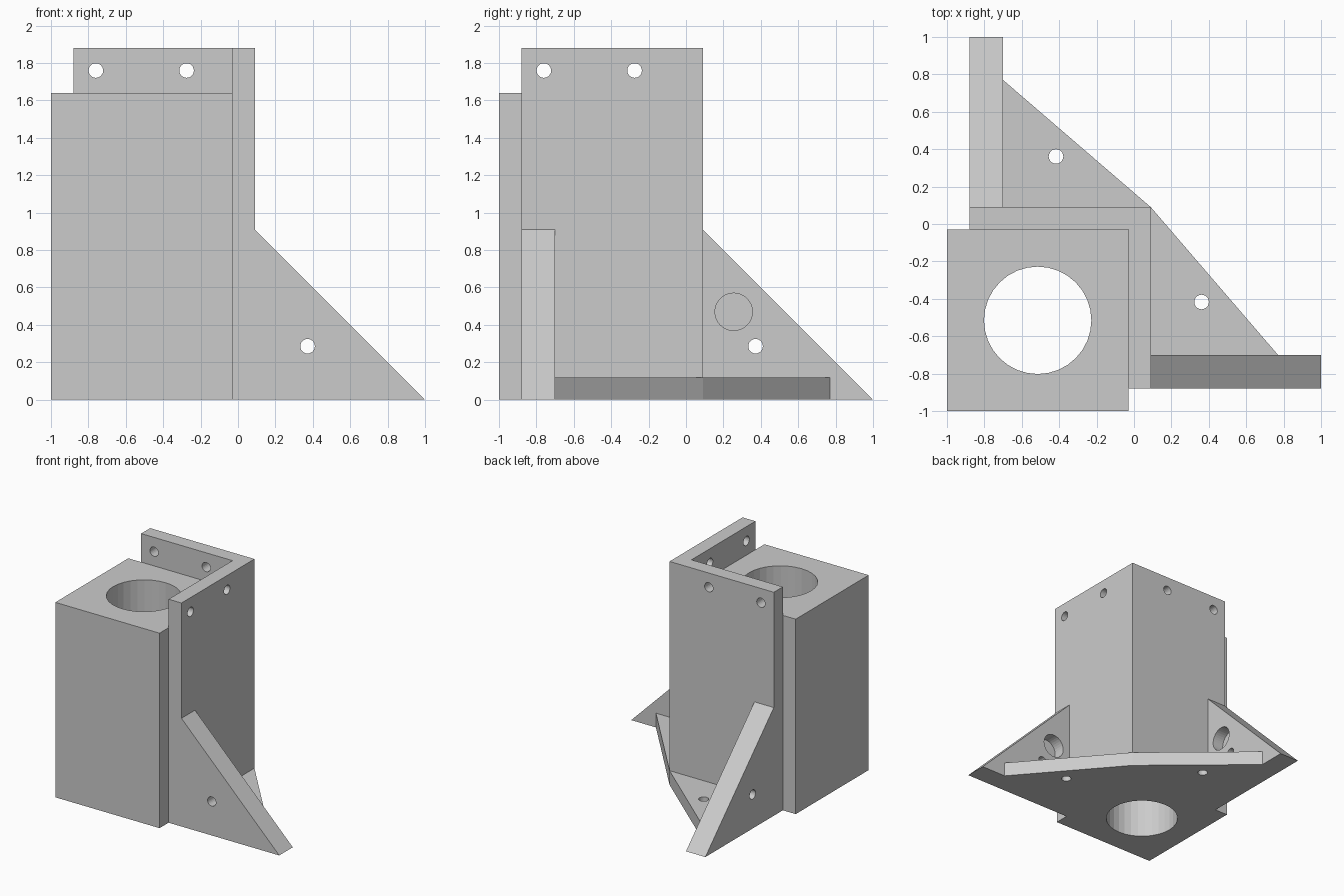
import bpy, bmesh
from mathutils import Vector, Matrix

cube = bpy.data.objects.get("Cube")
if cube:
    bpy.data.objects.remove(cube, do_unlink=True)

grey = bpy.data.materials.new("light_grey_plastic")
grey.use_nodes = True
grey.diffuse_color = (0.6, 0.6, 0.6, 1)
grey.node_tree.nodes["Principled BSDF"].inputs["Base Color"].default_value = (0.6, 0.6, 0.6, 1)

OUTER, INNER, FACE = -0.88, -0.03, 0.09    # wall end, inside face, outside face
FIN = -0.70                                # inner side of each fin
FLOOR = 0.12


def add_object(name, bm):
    bmesh.ops.recalc_face_normals(bm, faces=bm.faces)
    mesh = bpy.data.meshes.new(name)
    bm.to_mesh(mesh)
    bm.free()
    mesh.materials.append(grey)
    obj = bpy.data.objects.new(name, mesh)
    bpy.context.collection.objects.link(obj)
    return obj


def prism(name, outline, depth):
    """Extrude an outline of 3D points along a depth vector."""
    bm = bmesh.new()
    face = bm.faces.new([bm.verts.new(p) for p in outline])
    new = bmesh.ops.extrude_face_region(bm, geom=[face])["geom"]
    bmesh.ops.translate(bm, vec=depth, verts=[v for v in new if isinstance(v, bmesh.types.BMVert)])
    return add_object(name, bm)


def drill(obj, start, end, radius, sides=24):
    """Cut a round hole from start to end."""
    start, end = Vector(start), Vector(end)
    axis = end - start
    bm = bmesh.new()
    spin = Vector((0, 0, 1)).rotation_difference(axis).to_matrix().to_4x4()
    bmesh.ops.create_cone(bm, cap_ends=True, segments=sides, radius1=radius, radius2=radius,
                          depth=axis.length,
                          matrix=Matrix.Translation((start + end) / 2) @ spin)
    cutter = add_object("hole_cutter", bm)
    cutter.hide_render = True
    mod = obj.modifiers.new("hole", 'BOOLEAN')
    mod.operation, mod.solver, mod.object = 'DIFFERENCE', 'EXACT', cutter
    bpy.context.view_layer.update()
    graph = bpy.context.evaluated_depsgraph_get()
    mesh = bpy.data.meshes.new_from_object(obj.evaluated_get(graph))
    obj.modifiers.clear()
    obj.data = mesh
    bpy.data.objects.remove(cutter, do_unlink=True)


def swap(p):
    """Mirror a point across the diagonal of the corner."""
    return (p[1], p[0], p[2])


def same(p):
    return p


# Square block with its large bore
block = prism("bored_block", [(-1, -1, 0), (INNER, -1, 0), (INNER, INNER, 0), (-1, INNER, 0)],
              (0, 0, 1.64))
drill(block, (-0.515, -0.515, -0.2), (-0.515, -0.515, 2), 0.287, 32)

# L-shaped corner wall with two screw holes in each leg
wall = prism("corner_wall", [(OUTER, INNER, 0), (INNER, INNER, 0), (INNER, OUTER, 0),
                             (FACE, OUTER, 0), (FACE, FACE, 0), (OUTER, FACE, 0)], (0, 0, 1.88))
for along in (-0.76, -0.275):
    for side in (same, swap):
        drill(wall, side((along, -0.2, 1.76)), side((along, 0.2, 1.76)), 0.039)

# Triangular fins, each with a screw hole and a blind round pocket
for name, side in (("right_fin", same), ("left_fin", swap)):
    fin = prism(name, [side(p) for p in ((FACE, OUTER, 0), (1, OUTER, 0), (FACE, OUTER, 0.91))],
                side((0, FIN - OUTER, 0)))
    drill(fin, side((0.372, -1, 0.286)), side((0.372, -0.5, 0.286)), 0.039)
    drill(fin, side((0.255, FIN - 0.1, 0.47)), side((0.255, -0.5, 0.47)), 0.1, 32)

# Floor plate between the fins
plate = prism("floor_plate", [(FACE, FIN, 0), (0.77, FIN, 0), (FACE, FACE, 0),
                              (FIN, 0.77, 0), (FIN, FACE, 0)], (0, 0, FLOOR))
for side in (same, swap):
    x, y, z = side((0.361, -0.417, 0))
    drill(plate, (x, y, -0.2), (x, y, 0.3), 0.039)
